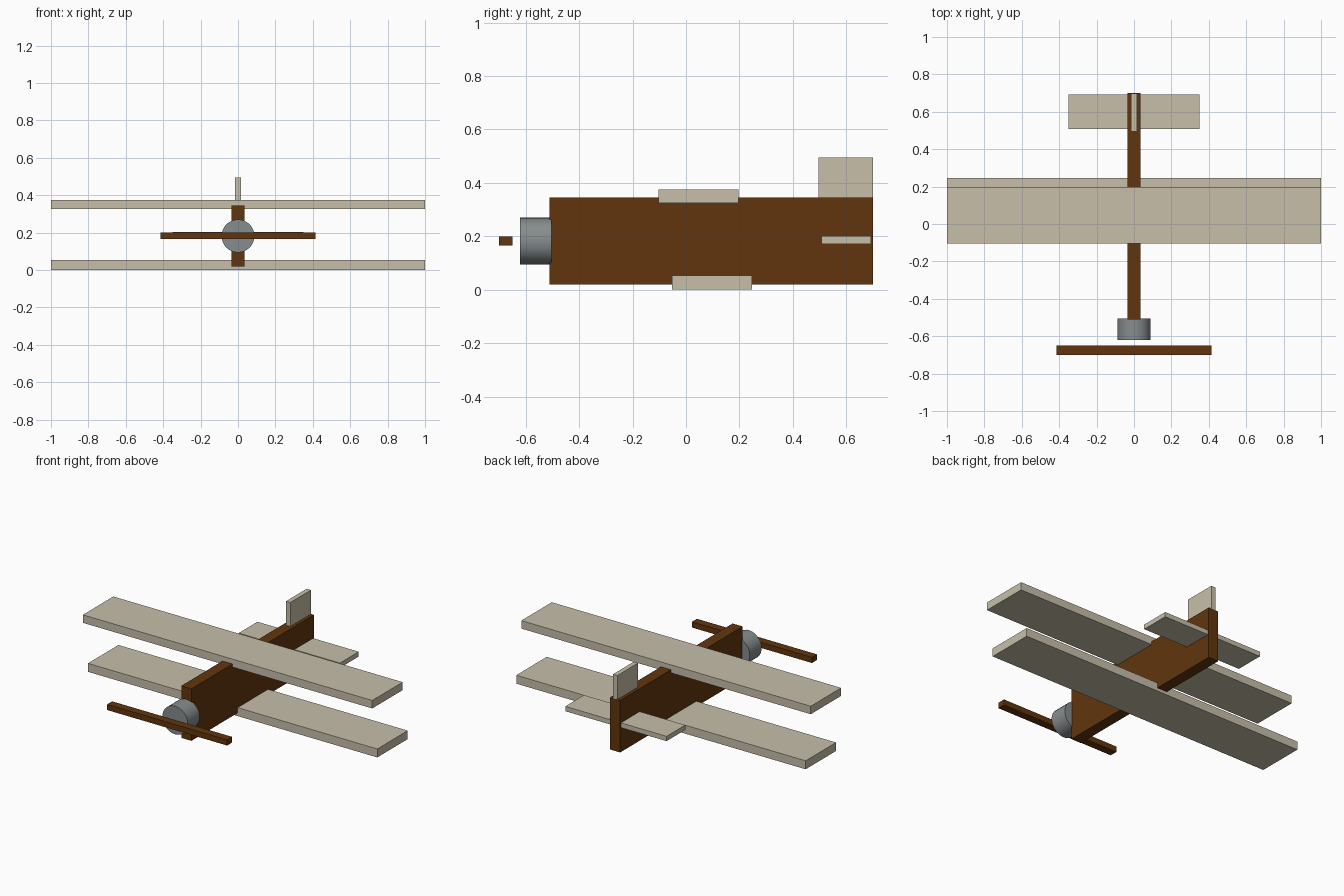
import bpy, bmesh, math
from mathutils import Matrix, Vector

if "Cube" in bpy.data.objects:
    bpy.data.objects.remove(bpy.data.objects["Cube"])


def material(name, rgb):
    m = bpy.data.materials.new(name)
    m.diffuse_color = (*rgb, 1)
    m.use_nodes = True
    m.node_tree.nodes["Principled BSDF"].inputs["Base Color"].default_value = m.diffuse_color
    return m


CREAM = material("cream_fabric", (0.57, 0.52, 0.40))
BROWN = material("brown_wood", (0.12, 0.036, 0.004))
GREY = material("grey_metal", (0.24, 0.265, 0.265))


def finish(name, bm, mat):
    me = bpy.data.meshes.new(name)
    bm.to_mesh(me)
    bm.free()
    me.materials.append(mat)
    ob = bpy.data.objects.new(name, me)
    bpy.context.collection.objects.link(ob)
    return ob


def box(name, half_width, y, z, mat):
    """Box centred on x = 0 spanning the given y and z ranges."""
    bm = bmesh.new()
    bmesh.ops.create_cube(bm, size=1)
    bmesh.ops.scale(bm, vec=(2 * half_width, y[1] - y[0], z[1] - z[0]), verts=bm.verts)
    bmesh.ops.translate(bm, vec=(0, sum(y) / 2, sum(z) / 2), verts=bm.verts)
    return finish(name, bm, mat)


# Body
box("fuselage", 0.035, (-0.51, 0.70), (0.02, 0.345), BROWN)

# Staggered wings
box("upper_wing", 1.0, (-0.103, 0.197), (0.325, 0.375), CREAM)
box("lower_wing", 1.0, (-0.053, 0.247), (0.0, 0.053), CREAM)

# Tail
box("tailplane", 0.35, (0.507, 0.692), (0.172, 0.202), CREAM)
box("tail_fin", 0.015, (0.495, 0.699), (0.20, 0.495), CREAM)

# Propeller
box("propeller", 0.415, (-0.70, -0.65), (0.165, 0.20), BROWN)

# Engine drum, round side smooth and caps flat
bm = bmesh.new()
bmesh.ops.create_cone(bm, cap_ends=True, segments=32, radius1=0.088, radius2=0.088, depth=0.117)
bm.transform(Matrix.Translation(Vector((0, -0.5625, 0.182))) @ Matrix.Rotation(math.pi / 2, 4, 'X'))
for f in bm.faces:
    f.smooth = len(f.verts) == 4
finish("engine", bm, GREY)
